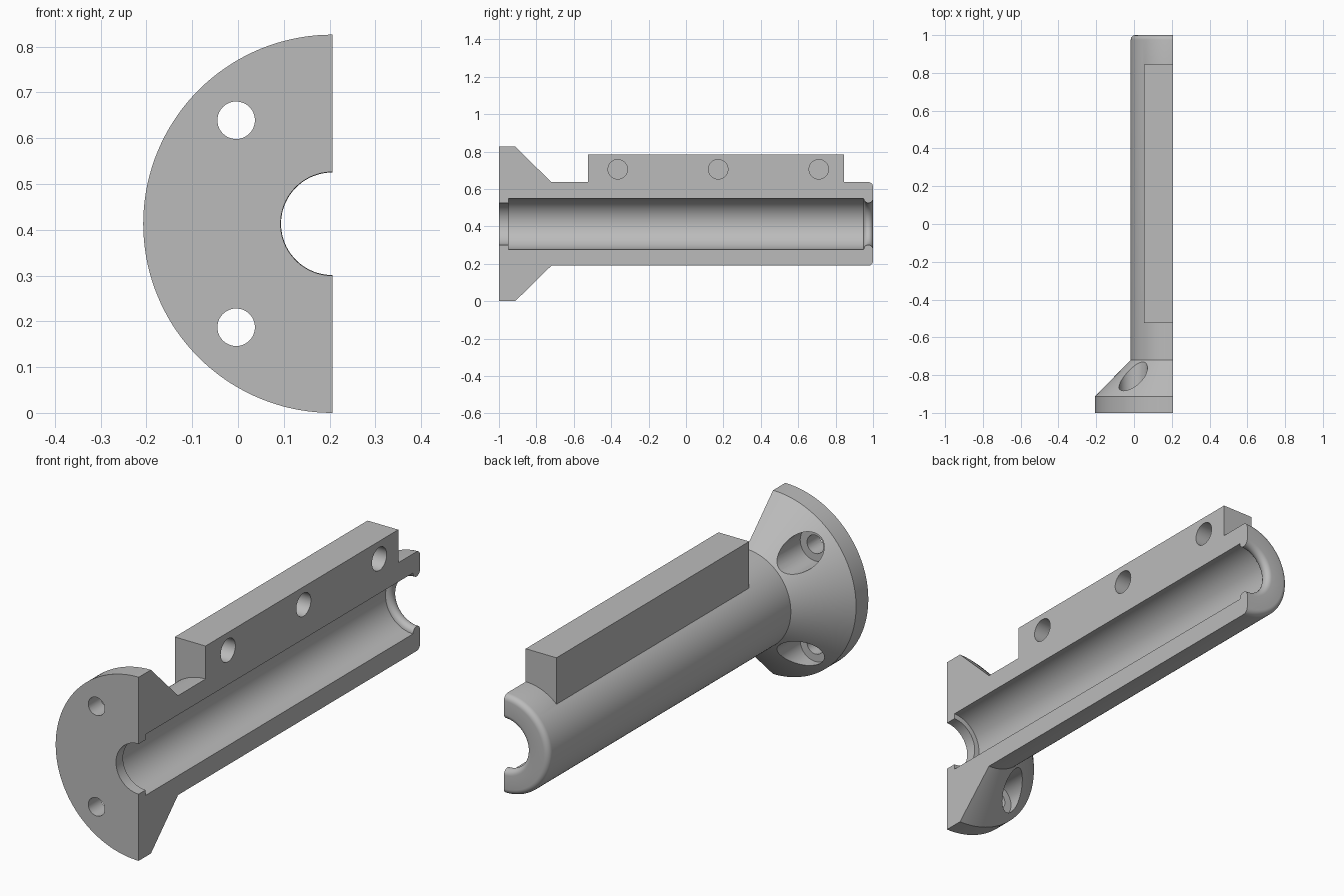
import bpy, bmesh, math
from mathutils import Matrix, Vector

if "Cube" in bpy.data.objects:
    bpy.data.objects.remove(bpy.data.objects["Cube"], do_unlink=True)

CX, CZ = 0.206, 0.413      # axis of the half tube, lying on the split plane
FLANGE_R, BODY_R = 0.413, 0.2235
FLANGE_Y, CONE_Y = -0.913, -0.72
SEGMENTS = 72

grey = bpy.data.materials.new("plain grey")
grey.use_nodes = True
grey.diffuse_color = (0.5, 0.5, 0.5, 1)
grey.node_tree.nodes["Principled BSDF"].inputs["Base Color"].default_value = (0.5, 0.5, 0.5, 1)


def make_object(name, bm):
    bmesh.ops.recalc_face_normals(bm, faces=bm.faces)
    mesh = bpy.data.meshes.new(name)
    bm.to_mesh(mesh)
    bm.free()
    mesh.materials.append(grey)
    obj = bpy.data.objects.new(name, mesh)
    bpy.context.collection.objects.link(obj)
    return obj


def arc(r, y, radius, start, end, steps):
    """Points of a rounded edge in the (radius, y) profile plane."""
    angles = [math.radians(start + (end - start) * i / steps) for i in range(steps + 1)]
    return [(r + radius * math.cos(a), y + radius * math.sin(a)) for a in angles]


def half_revolve(name, profile):
    """Turn a closed profile through half a circle and cap both ends."""
    bm = bmesh.new()
    rings = []
    for i in range(SEGMENTS + 1):
        a = math.pi * i / SEGMENTS
        rings.append([bm.verts.new((CX - r * math.sin(a), y, CZ + r * math.cos(a)))
                      for r, y in profile])
    n = len(profile)
    for a, b in zip(rings, rings[1:]):
        for j in range(n):
            k = (j + 1) % n
            bm.faces.new((a[j], a[k], b[k], b[j]))
    bm.faces.new(rings[0])
    bm.faces.new(rings[-1])
    return make_object(name, bm)


def box(name, low, high):
    low, high = Vector(low), Vector(high)
    bm = bmesh.new()
    bmesh.ops.create_cube(bm, size=1, matrix=Matrix.Translation((low + high) / 2)
                          @ Matrix.Diagonal((*(high - low), 1)))
    return make_object(name, bm)


def rod(name, centre, radius, length, axis):
    bm = bmesh.new()
    turn = Matrix.Rotation(math.pi / 2, 4, "X" if axis == "Y" else "Y")
    bmesh.ops.create_cone(bm, cap_ends=True, segments=40, radius1=radius, radius2=radius,
                          depth=length, matrix=Matrix.Translation(centre) @ turn)
    return make_object(name, bm)


def combine(target, tool, operation):
    mod = target.modifiers.new(tool.name, "BOOLEAN")
    mod.operation, mod.solver, mod.object = operation, "EXACT", tool
    bpy.context.view_layer.objects.active = target
    bpy.ops.object.modifier_apply(modifier=mod.name)
    bpy.data.objects.remove(tool, do_unlink=True)


# Half tube with conical flange, stepped bore and rounded end lip
profile = [(0.113, -1), (FLANGE_R, -1), (FLANGE_R, FLANGE_Y), (BODY_R, CONE_Y)]
profile += arc(BODY_R - 0.025, 0.975, 0.025, 0, 90, 6)
profile += arc(0.137, 0.975, 0.025, 90, 270, 12)
profile += [(0.137, -0.95), (0.113, -0.95)]
holder = half_revolve("flanged_half_tube", profile)

# Mounting rib along the top
combine(holder, box("mounting_rib", (0.053, -0.525, CZ + 0.15), (CX, 0.845, 0.785)), "UNION")

# Blind round sockets in the split face of the rib
for y in (-0.365, 0.172, 0.71):
    combine(holder, rod("rib_socket", (CX, y, 0.705), 0.052, 0.2, "X"), "DIFFERENCE")

# Screw holes through the flange, counterbored from the cone side
for side in (-1, 1):
    z = CZ + side * 0.226
    combine(holder, rod("screw_hole", (-0.004, -0.95, z), 0.041, 0.4, "Y"), "DIFFERENCE")
    combine(holder, rod("counterbore", (-0.004, FLANGE_Y + 0.15, z), 0.075, 0.3, "Y"), "DIFFERENCE")

# Smooth round surfaces with sharp edges kept
bpy.ops.object.select_all(action="DESELECT")
holder.select_set(True)
bpy.context.view_layer.objects.active = holder
bpy.ops.object.shade_smooth_by_angle(angle=math.radians(30))
